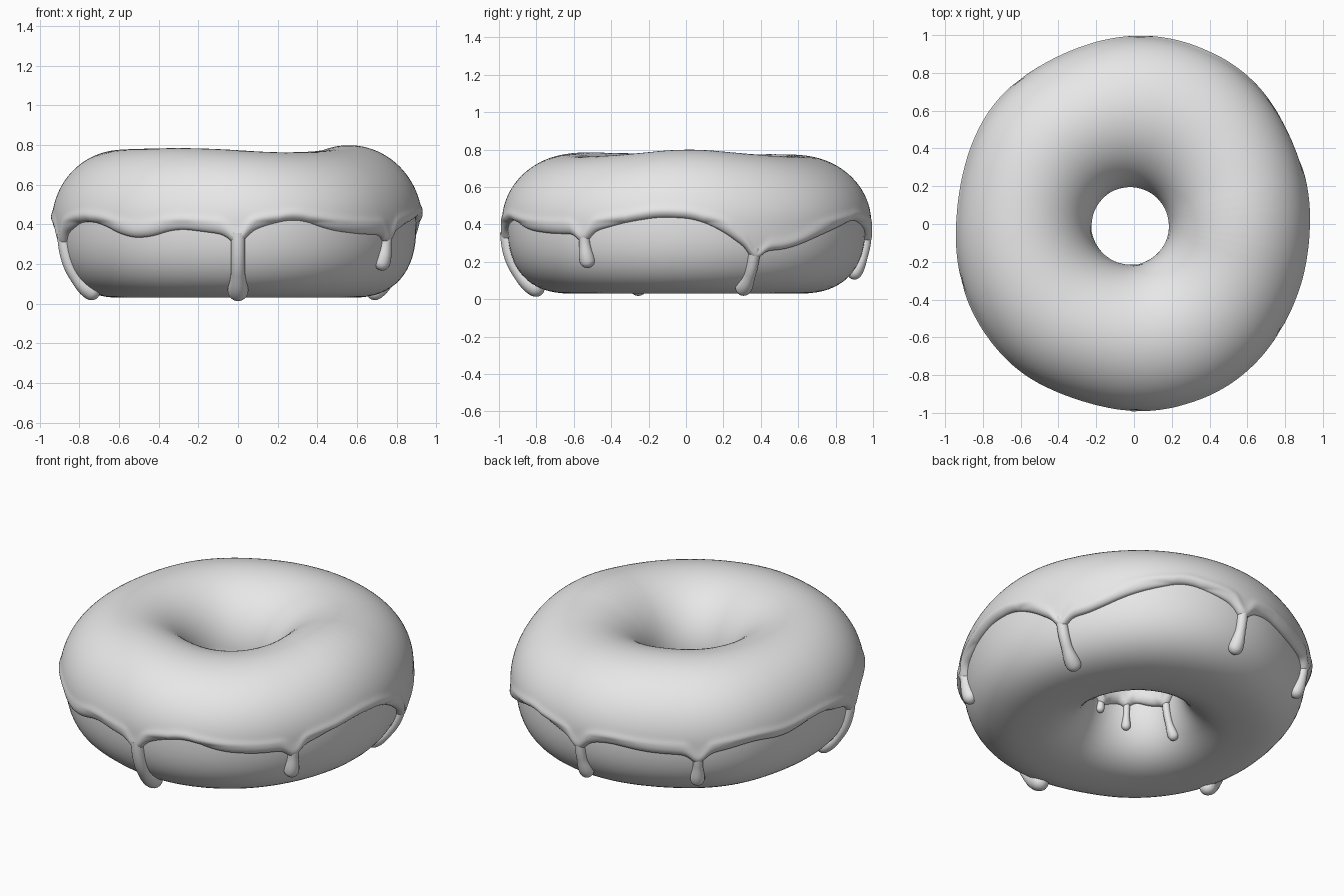
import bpy
from math import sin, cos, pi, asin, sqrt, radians, exp
from mathutils import Vector

if "Cube" in bpy.data.objects:
    bpy.data.objects.remove(bpy.data.objects["Cube"], do_unlink=True)

grey = bpy.data.materials.new("plain grey")
grey.use_nodes = True
grey.diffuse_color = (0.8, 0.8, 0.8, 1)
grey.node_tree.nodes["Principled BSDF"].inputs["Base Color"].default_value = (0.8, 0.8, 0.8, 1)

MID_Z, DEPTH, ICING = 0.41, 0.38, 0.03

# Tables of (azimuth in degrees, value), azimuth 0 = +x, 90 = back
CROWN = [(-180, .335), (-110, .347), (-65, .318), (-30, .335), (0, .368),
         (30, .34), (60, .32), (110, .335)]
BULGE = [(-150, .03), (-128, .02), (-108, -.015), (-75, .01), (-52, .015), (-30, 0),
         (25, 0), (54, .022), (75, .015), (114, -.012), (139, .022), (170, 0)]
EDGE = [(-161, .33), (-145, .42), (-135, .4), (-127, .34), (-119, .33), (-109, .38),
        (-99, .36), (-90, .34), (-81, .4), (-72, .43), (-61, .37), (-49, .35), (-36, .35),
        (-28, .38), (-21, .41), (-9, .44), (3, .43), (12, .37), (21, .27), (31, .26),
        (38, .28), (50, .35), (67, .43), (78, .39), (88, .34), (98, .38), (112, .35),
        (129, .34), (148, .39), (160, .37), (178, .42)]

# Drips: azimuth, height of the tip, bulb radius
OUTER_DRIPS = [(-90, .05, .052), (-36, .175, .042), (24, .05, .044),
               (88, .12, .042), (129, .15, .04), (-161, .05, .046)]
INNER_DRIPS = [(-55, .27, .024), (-83, .25, .024), (-121, .2, .025), (-172, .12, .03)]


def lookup(table, deg, blur):
    """Periodic linear interpolation, softened over a small window."""
    def linear(d):
        d = (d - table[0][0]) % 360 + table[0][0]
        ring = table + [(table[0][0] + 360, table[0][1])]
        for (a, va), (b, vb) in zip(ring, ring[1:]):
            if a <= d <= b:
                return va + (vb - va) * (d - a) / (b - a)
    return sum(linear(deg + k * blur / 3) for k in range(-3, 4)) / 7


def section(deg):
    """Ring cross-section at an azimuth: middle radius, half width, crown height."""
    a = radians(deg)
    outer = .9 * .955 / sqrt((.955 * cos(a)) ** 2 + (.9 * sin(a)) ** 2)
    outer += lookup(BULGE, deg, 9)
    inner = .24 - .02 * cos(a) - .01 * sin(a)
    return (outer + inner) / 2, (outer - inner) / 2, lookup(CROWN, deg, 15)


def surface(deg, phi, sec, off=0.0):
    """Point on the ring; phi 0 = outside, 90 degrees = top, 180 = hole."""
    mid, half, crown = sec
    c, s = cos(phi), sin(phi)
    power = 1.0 if s >= 0 else 0.8
    u = abs(c) ** power * (1 if c >= 0 else -1)
    v = abs(s) ** power * (1 if s >= 0 else -1)
    r = mid + (half + off) * u
    z = MID_Z + ((crown if s >= 0 else DEPTH) + off) * v
    return Vector((r * cos(radians(deg)), r * sin(radians(deg)), z))


def phi_at(z, sec):
    """Outside section angle at a height."""
    if z >= MID_Z:
        return asin((z - MID_Z) / sec[2])
    return -asin(((MID_Z - z) / DEPTH) ** 1.25)


def sag(deg, drips, width, depth):
    """Local pull of the icing edge towards each drip."""
    return sum(depth * exp(-(((deg - d[0] + 180) % 360 - 180) / width) ** 2) for d in drips)


def outer_edge(deg):
    return lookup(EDGE, deg, 4) - sag(deg, OUTER_DRIPS, 3, .05)


def inner_edge(deg):
    return .34 + .02 * sin(radians(5 * deg)) - sag(deg, INNER_DRIPS, 8, .03)


def grid_object(name, rows, wrap_rows, wrap_cols):
    """Smooth mesh from a grid of points."""
    n, m = len(rows), len(rows[0])
    faces = []
    for i in range(n if wrap_rows else n - 1):
        for j in range(m if wrap_cols else m - 1):
            k, l = (i + 1) % n, (j + 1) % m
            faces.append((i * m + j, k * m + j, k * m + l, i * m + l))
    mesh = bpy.data.meshes.new(name)
    mesh.from_pydata([p for row in rows for p in row], [], faces)
    mesh.materials.append(grey)
    mesh.shade_smooth()
    obj = bpy.data.objects.new(name, mesh)
    bpy.context.collection.objects.link(obj)
    return obj


# Dough ring
rows = []
for i in range(128):
    deg = i * 360 / 128
    sec = section(deg)
    rows.append([surface(deg, 2 * pi * j / 64, sec) for j in range(64)])
grid_object("dough", rows, True, True)

# Icing with a rounded lip at both edges
rows = []
for i in range(480):
    deg = i * 360 / 480
    sec = section(deg)
    start = phi_at(outer_edge(deg), sec)
    end = pi - phi_at(inner_edge(deg), sec)
    row = []
    for j in range(73):
        s = .5 - .5 * cos(pi * j / 72)
        d = min(s, 1 - s) * (end - start) * .35
        off = ICING * sqrt(max(0, 1 - (1 - min(d / .03, 1)) ** 2))
        off += .006 * exp(-((d - .035) / .02) ** 2) - .004 * (j in (0, 72))
        row.append(surface(deg, start + (end - start) * s, sec, off))
    rows.append(row)
grid_object("icing", rows, True, False)


# Drips: tubes that follow the dough and end in a bulb
def drip(name, deg, tip, radius, inside):
    sec = section(deg)
    top = phi_at((inner_edge if inside else outer_edge)(deg) + .06, sec)
    low = phi_at(tip, sec)
    path = []
    for j in range(33):
        phi = top + (low - top) * sin(pi / 2 * j / 32)
        path.append(surface(deg, pi - phi if inside else phi, sec, .005))
    side = Vector((-sin(radians(deg)), cos(radians(deg)), 0))
    left = [0.0]
    for a, b in zip(path[::-1], path[-2::-1]):
        left.append(left[-1] + (a - b).length)
    left.reverse()
    tube = []
    for j, p in enumerate(path):
        along = (path[min(j + 1, 32)] - path[max(j - 1, 0)]).normalized()
        normal = along.cross(side)
        d = left[j]
        if d < radius:
            r = sqrt(max(0, radius ** 2 - (radius - d) ** 2)) + .0002
        else:
            t = min((d - radius) / (2.5 * radius), 1)
            r = radius * (1 - .3 * t * t * (3 - 2 * t))
        tube.append([p + (side * cos(2 * pi * k / 20) + normal * sin(2 * pi * k / 20)) * r
                     for k in range(20)])
    # Reversed so that the faces point outwards
    grid_object(name, tube[::-1], False, True)


for n, d in enumerate(OUTER_DRIPS):
    drip(f"outer_drip_{n + 1}", *d, False)
for n, d in enumerate(INNER_DRIPS):
    drip(f"inner_drip_{n + 1}", *d, True)
